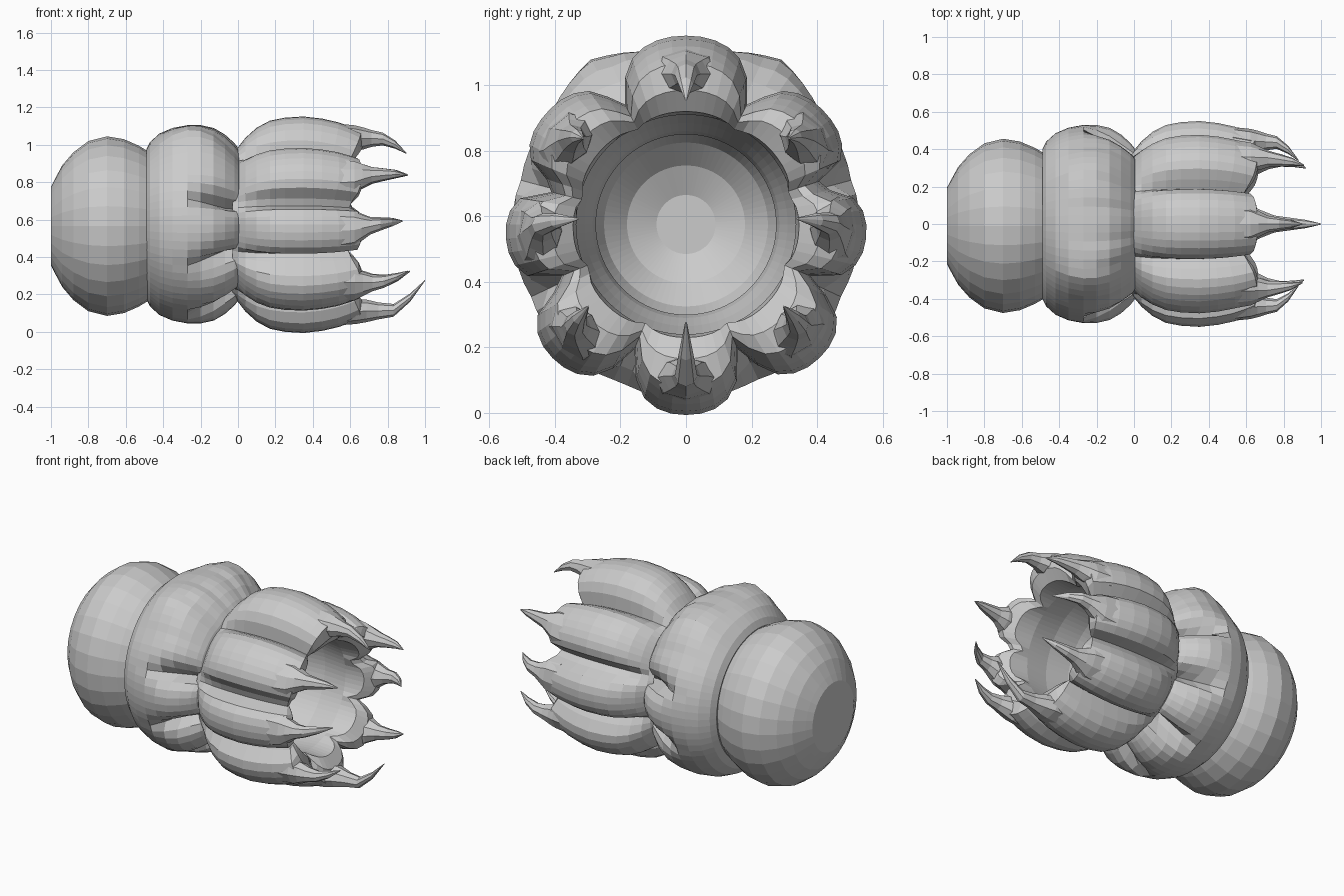
import bpy, bmesh
from math import sin, cos, pi, radians, sqrt
from mathutils import Vector

if "Cube" in bpy.data.objects:
    bpy.data.objects.remove(bpy.data.objects["Cube"])

CZ = 0.575  # height of the long axis

# lobe angle (deg), peak radius, claw tip x, claw tip radius, claw tip angle
LOBES = [(90, .58, .90, .38, 90), (35, .55, .91, .41, 40), (-3, .555, .88, .34, 3),
         (-44, .58, .92, .39, -40), (-90, .585, 1.0, .30, -90),
         (145, .55, .90, .41, 140), (184, .555, .88, .33, 177), (225, .58, .91, .39, 220)]


def adiff(a, b):
    return abs((a - b + 180) % 360 - 180)


def lobe(deg):
    """0 in the grooves, 1 on lobe ridges, plus the nearest peak radius."""
    near = sorted(LOBES, key=lambda l: adiff(deg, l[0]))[:2]
    d0, d1 = (adiff(deg, l[0]) for l in near)
    t = min(1, 2 * d0 / (d0 + d1) / .9)
    return sqrt(max(0, 1 - t ** 2.4)), near[0][1]


def interp(pts, x):
    for (x0, r0), (x1, r1) in zip(pts, pts[1:]):
        if x <= x1:
            return r0 + (r1 - r0) * max(0, x - x0) / (x1 - x0)
    return pts[-1][1]


def shell(name, rows, n, cap_start=False, cap_end=False, ysc=1):
    """Skin rows of (x, r) functions of angle around the long axis."""
    bm = bmesh.new()
    rings = []
    for fn in rows:
        ring = []
        for i in range(n):
            deg = 360 * i / n
            x, r = fn(deg)
            a = radians(deg)
            ring.append(bm.verts.new((x, r * cos(a) * ysc, CZ + r * sin(a))))
        rings.append(ring)
    for a, b in zip(rings, rings[1:]):
        for i in range(n):
            j = (i + 1) % n
            bm.faces.new((a[i], a[j], b[j], b[i]))
    if cap_start:
        bm.faces.new(rings[0])
    if cap_end:
        bm.faces.new(rings[-1])
    return finish(name, bm)


def finish(name, bm):
    bmesh.ops.recalc_face_normals(bm, faces=bm.faces)
    me = bpy.data.meshes.new(name)
    bm.to_mesh(me)
    bm.free()
    ob = bpy.data.objects.new(name, me)
    bpy.context.collection.objects.link(ob)
    return ob


# rear bulb with a flat end disc
bulb = [(-1, .21), (-.98, .25), (-.94, .325), (-.88, .395), (-.8, .455), (-.7, .48),
        (-.61, .465), (-.53, .43), (-.48, .40), (-.44, .36)]
rear = shell("rear_bulb", [lambda d, p=p: p for p in bulb], 28, cap_start=True, ysc=.97)
rear.location = (0, -.01, -.01)

# middle collar: swollen ring with two upper shoulders and grooves towards the petals
collar = [(-.47, .36), (-.49, .40), (-.47, .44), (-.42, .485), (-.35, .515), (-.27, .53),
          (-.2, .53), (-.13, .515), (-.07, .48), (-.02, .435), (0, .41), (.02, .36)]


def collar_row(x, r):
    def fn(d):
        k, _ = lobe(d)
        s = min(1, max(0, (x + .28) / .18)) * min(1, max(0, .06 - x) / .1)
        shoulder = max(0, 1 - min(adiff(d, 60), adiff(d, 120)) / 22)
        groove = (1 - k) * s * (.15 if shoulder < .1 else .02)
        swell = sin(pi * min(1, max(0, (x + .45) / .45)))
        return x, r - groove + .055 * shoulder * swell
    return fn


shell("middle_collar", [collar_row(*p) for p in collar], 72)

# lobed petal shell, scalloped lip, and the hollow throat inside
peak = [(-.03, .66), (0, .71), (.05, .82), (.1, .89), (.17, .955), (.3, 1), (.42, .985),
        (.53, .945), (.62, .885), (.66, .85)]
valley = [(-.03, .37), (0, .38), (.1, .40), (.3, .415), (.5, .40), (.66, .37)]


def petal_row(x):
    def fn(d):
        k, rad = lobe(d)
        hi, lo = rad * interp(peak, x), interp(valley, x)
        # ends of the rows pull back between the claws
        pull = max(0, x - .4) / .26 * .07 * (1 - k)
        return x - pull, lo + (hi - lo) * k
    return fn


def lip_row(dx, r0, r1):
    def fn(d):
        k, _ = lobe(d)
        return .67 + dx - .08 * (1 - k), r0 + (r1 - r0) * k
    return fn


rows = [petal_row(x) for x in (-.03, 0, .04, .1, .17, .25, .35, .45, .54, .61, .66)]
rows += [lip_row(-.005, .35, .41), lip_row(-.05, .325, .345)]
throat = [(.5, .335), (.35, .35), (.2, .34), (.08, .31), (0, .285), (-.06, .275),
          (-.15, .29), (-.25, .285), (-.33, .25), (-.4, .18), (-.44, .09)]
rows += [lambda d, p=p: p for p in throat]
shell("petal_shell", rows, 80, cap_end=True)


# curved claws growing out of each petal
def claw(idx, deg, rad, tx, tr, tdeg):
    bm = bmesh.new()
    b = rad * .80
    length = tx - .6
    # fraction along, axis radius, half width, half thickness
    path = [(-.25, b + .015, .11, .06), (.08, b, .095, .065), (.22, b - .005, .07, .06),
            (.38, b - .005, .045, .045), (.58, b - .008, .034, .034),
            (.8, b + (tr - b) * .45, .022, .022), (1, tr, .003, .003)]
    rings = []
    for f, r, w, t in path:
        a = radians(deg + (tdeg - deg) * max(0, f))
        out = Vector((0, cos(a), sin(a)))
        side = Vector((0, -sin(a), cos(a)))
        c = Vector((.6 + f * length, 0, CZ)) + out * r
        rings.append([bm.verts.new(c + side * w * cos(i * pi / 4) + out * t * sin(i * pi / 4))
                      for i in range(8)])
    for p, q in zip(rings, rings[1:]):
        for i in range(8):
            j = (i + 1) % 8
            bm.faces.new((p[i], p[j], q[j], q[i]))
    bm.faces.new(rings[0])
    bm.faces.new(rings[-1])
    finish(f"claw_{idx}", bm)


for i, l in enumerate(LOBES):
    claw(i + 1, *l)
